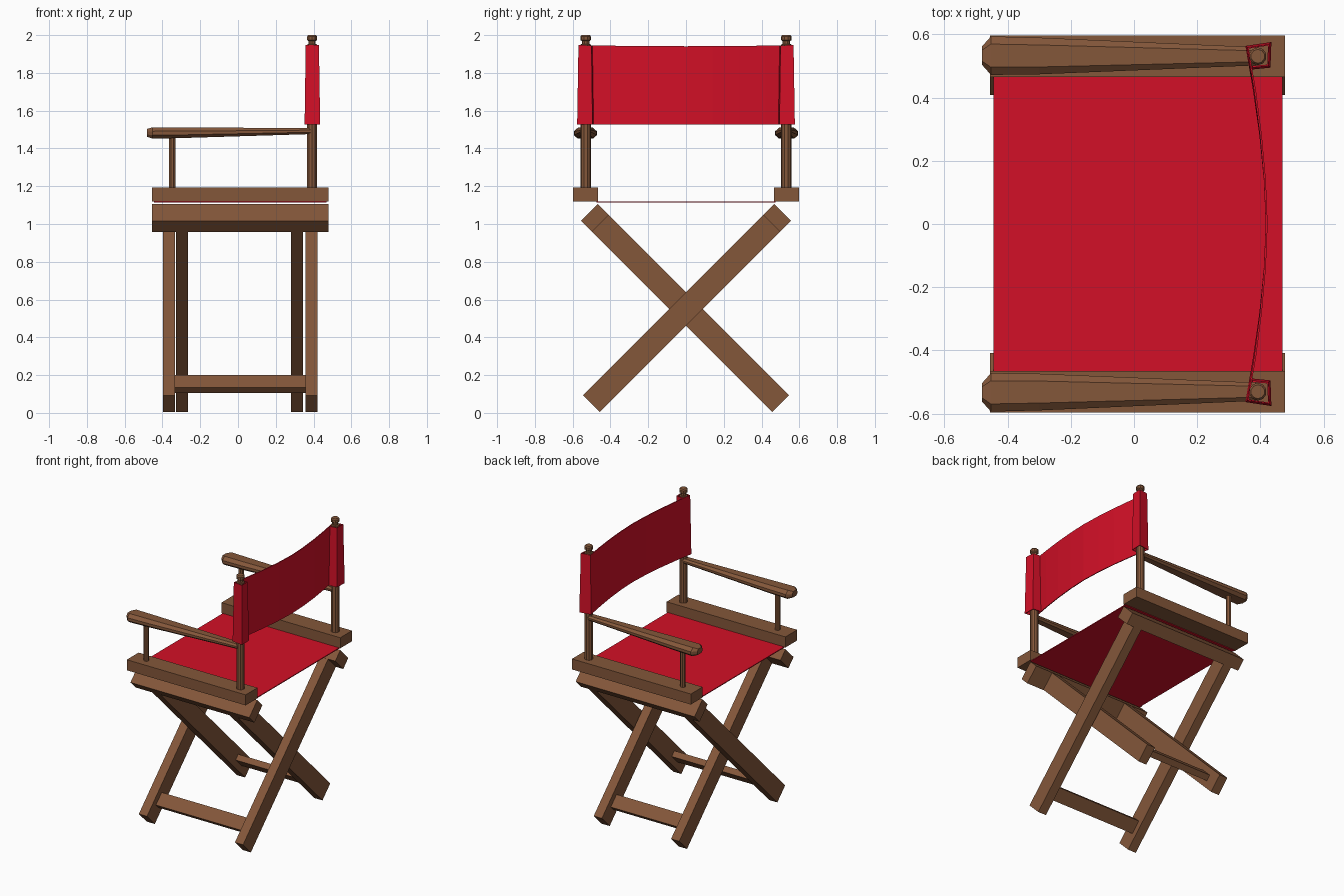
import bpy, bmesh, math
from mathutils import Matrix, Vector

if "Cube" in bpy.data.objects:
    bpy.data.objects.remove(bpy.data.objects["Cube"])


def material(name, color):
    m = bpy.data.materials.new(name)
    m.diffuse_color = (*color, 1)
    m.use_nodes = True
    m.node_tree.nodes["Principled BSDF"].inputs["Base Color"].default_value = m.diffuse_color
    return m


WOOD = material("brown wood", (0.23, 0.095, 0.042))
RED = material("red canvas", (0.65, 0.005, 0.02))


def finish(name, bm, mat):
    bmesh.ops.recalc_face_normals(bm, faces=bm.faces)
    me = bpy.data.meshes.new(name)
    bm.to_mesh(me)
    bm.free()
    me.materials.append(mat)
    ob = bpy.data.objects.new(name, me)
    bpy.context.collection.objects.link(ob)
    return ob


def box(name, center, size, tilt=0.0, mat=WOOD):
    bm = bmesh.new()
    bmesh.ops.create_cube(bm, size=1, matrix=Matrix.Translation(center)
                          @ Matrix.Rotation(tilt, 4, 'X') @ Matrix.Diagonal((*size, 1)))
    return finish(name, bm, mat)


def loft(name, rings, mat=WOOD):
    bm = bmesh.new()
    vs = [[bm.verts.new(p) for p in r] for r in rings]
    n = len(rings[0])
    for a, b in zip(vs, vs[1:]):
        for i in range(n):
            bm.faces.new((a[i], a[(i + 1) % n], b[(i + 1) % n], b[i]))
    bm.faces.new(vs[0])
    bm.faces.new(vs[-1])
    return finish(name, bm, mat)


def turned(name, x, y, profile, sides):
    ring = [(math.cos(2 * math.pi * (i + .5) / sides), math.sin(2 * math.pi * (i + .5) / sides))
            for i in range(sides)]
    return loft(name, [[(x + r * c, y + r * s, z) for c, s in ring] for r, z in profile])


def arm_ring(x, y, w, zb, zt):
    # chamfered cross-section of the armrest
    h = zt - zb
    pts = [(-.65, 0), (.65, 0), (1, .3), (1, .65), (.6, 1), (-.6, 1), (-1, .65), (-1, .3)]
    return [(x, y + w * a, zb + h * b) for a, b in pts]


R2 = math.sqrt(0.5)
for s, side in ((-1, "left"), (1, "right")):
    # seat side rail, posts and armrest
    box("side_rail_" + side, (0.011, s * 0.531, 1.156), (0.934, 0.132, 0.075))
    turned("back_post_" + side, 0.392, s * 0.531,
           [(.028, 1.18), (.028, 1.95), (.02, 1.953), (.02, 1.968), (.028, 1.974),
            (.028, 1.992), (.022, 2.0)], 10)
    turned("front_post_" + side, -0.348, s * 0.531, [(.018, 1.18), (.018, 1.47)], 8)
    loft("armrest_" + side, [arm_ring(-.482, s * .533, .028, 1.462, 1.503),
                             arm_ring(-.453, s * .533, .061, 1.452, 1.512),
                             arm_ring(-.30, s * .532, .058, 1.455, 1.511),
                             arm_ring(.385, s * .531, .029, 1.476, 1.508)])

    # crossed legs: the pair rising to +y is the outer one
    xs = (-0.366, 0.389) if s > 0 else (-0.296, 0.312)
    tilt = s * math.pi / 4
    for x, end in zip(xs, ("front", "rear")):
        box(f"{end}_leg_{side}", (x, s * 0.005, 0.555), (0.064, 1.43, 0.124), tilt)
    # rail across the leg tops and stretcher near the feet
    d = 0.715 - 0.04
    box("leg_top_rail_" + side, (0.011, s * (0.005 + d * R2), 0.555 + d * R2),
        (0.934, 0.081, 0.127), tilt)
    box("stretcher_" + side, (sum(xs) / 2, s * -0.397, 0.153),
        (xs[1] - xs[0], 0.092, 0.042), tilt)

# canvas seat
box("seat", (0.012, 0, 1.117), (0.915, 0.95, 0.006), mat=RED)

# canvas back: a curved sheet wrapped round the posts
def back_row(z, k):
    post = Vector((0.392, 0.531))
    wrap = [post + k * (Vector(p) - post) for p in ((.372, .492), (.43, .497), (.433, .574), (.355, .562))]
    end = wrap[-1]
    curve = []
    for i in range(1, 8):
        t = 1 - i / 4
        curve.append(Vector((0.42 - (0.42 - end.x) * abs(t) ** 1.7, end.y * t)))
    flat = wrap + curve + [Vector((p.x, -p.y)) for p in reversed(wrap)]
    return [(p.x, p.y, z - (0.006 * (1 - (p.y / .57) ** 2) if z > 1.8 else 0)) for p in flat]


bm = bmesh.new()
low, high = ([bm.verts.new(p) for p in back_row(z, k)] for z, k in ((1.528, 1.0), (1.947, 0.84)))
for i in range(len(low) - 1):
    bm.faces.new((low[i], low[i + 1], high[i + 1], high[i]))
back = finish("backrest", bm, RED)
sol = back.modifiers.new("thickness", 'SOLIDIFY')
sol.thickness = 0.006
sol.offset = 0
